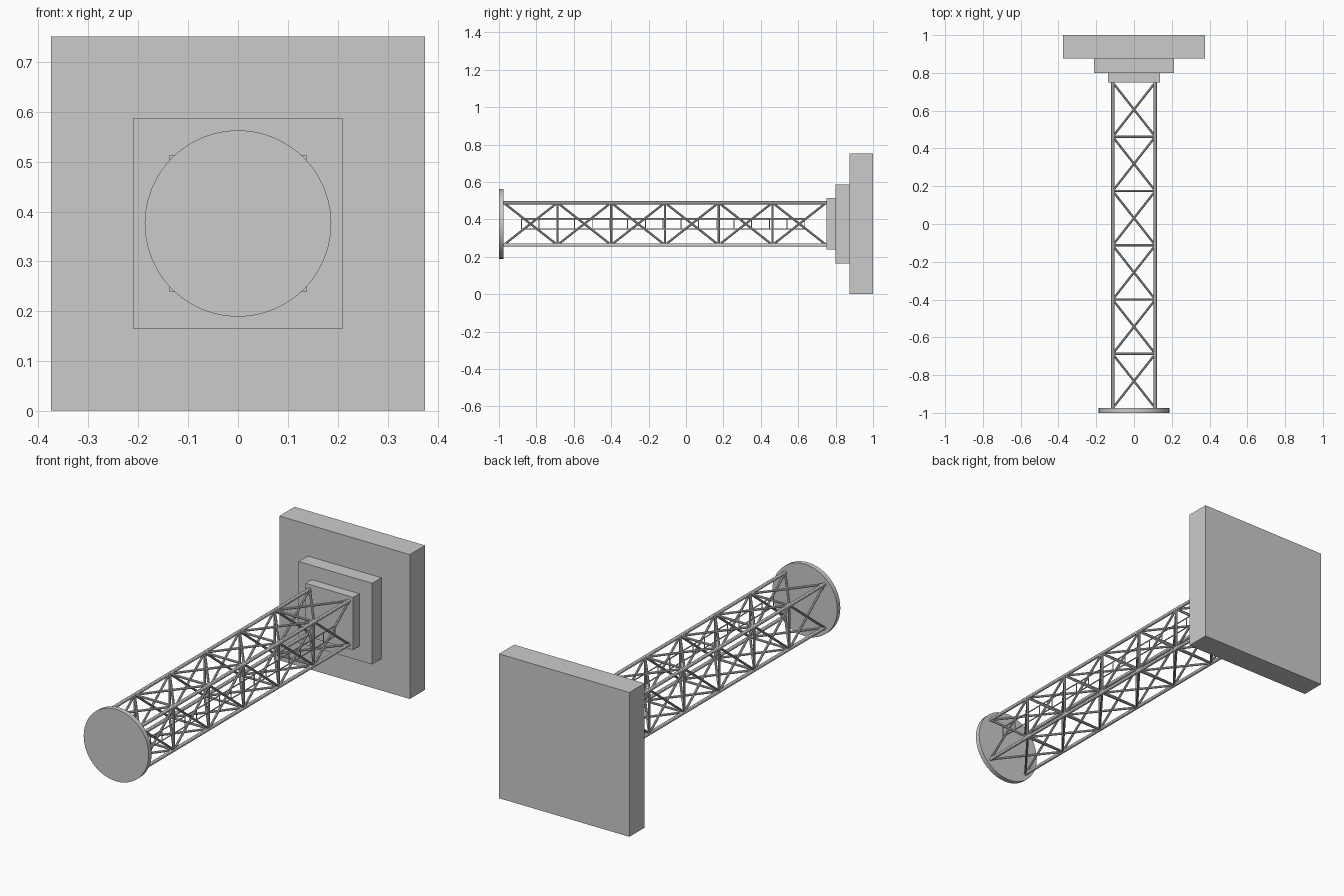
import bpy
from mathutils import Vector

if "Cube" in bpy.data.objects:
    bpy.data.objects.remove(bpy.data.objects["Cube"])

ZC = 0.376          # height of the boom axis
H = 0.113           # half spacing of the main chords
Y0, Y1 = -0.975, 0.75
BAYS = 6


def block(name, half, y0, y1):
    bpy.ops.mesh.primitive_cube_add(size=1, location=(0, (y0 + y1) / 2, ZC))
    ob = bpy.context.object
    ob.name = name
    ob.scale = (2 * half, y1 - y0, 2 * half)
    bpy.ops.object.transform_apply(location=False, rotation=False, scale=True)
    return ob


def rod(name, a, b, r, sides=8):
    a, b = Vector(a), Vector(b)
    d = b - a
    bpy.ops.mesh.primitive_cylinder_add(vertices=sides, radius=r, depth=d.length,
                                        location=(a + b) / 2,
                                        rotation=d.to_track_quat('Z', 'Y').to_euler())
    ob = bpy.context.object
    ob.name = name
    bpy.ops.object.shade_smooth_by_angle()
    return ob


# stepped mounting base
block("base_plate", 0.375, 0.875, 1.0)
block("middle_step", 0.211, 0.80, 0.875)
block("top_step", 0.137, 0.75, 0.80)

# round end plate
rod("end_disc", (0, -1.0, ZC), (0, Y0, ZC), 0.187, 48)

# four main chords
corners = [(-H, ZC - H), (H, ZC - H), (H, ZC + H), (-H, ZC + H)]
for x, z in corners:
    rod("main_chord", (x, Y0, z), (x, Y1, z), 0.009, 12)

# cross bars and X bracing on every side of each bay
step = (Y1 - Y0) / BAYS
for i in range(4):
    (xa, za), (xb, zb) = corners[i], corners[(i + 1) % 4]
    for k in range(BAYS):
        ya, yb = Y0 + k * step, Y0 + (k + 1) * step
        rod("diagonal_brace", (xa, ya, za), (xb, yb, zb), 0.006)
        rod("diagonal_brace", (xb, ya, zb), (xa, yb, za), 0.006)
        if k:
            rod("cross_bar", (xa, ya, za), (xb, ya, zb), 0.006)

# slim ladder along the right side
LY0, LY1, RUNGS = -0.88, 0.635, 17
for z in (0.349, 0.403):
    rod("ladder_rail", (H, LY0, z), (H, LY1, z), 0.003)
for k in range(RUNGS):
    y = LY0 + (LY1 - LY0) * k / (RUNGS - 1)
    rod("ladder_rung", (H, y, 0.349), (H, y, 0.403), 0.0025)
